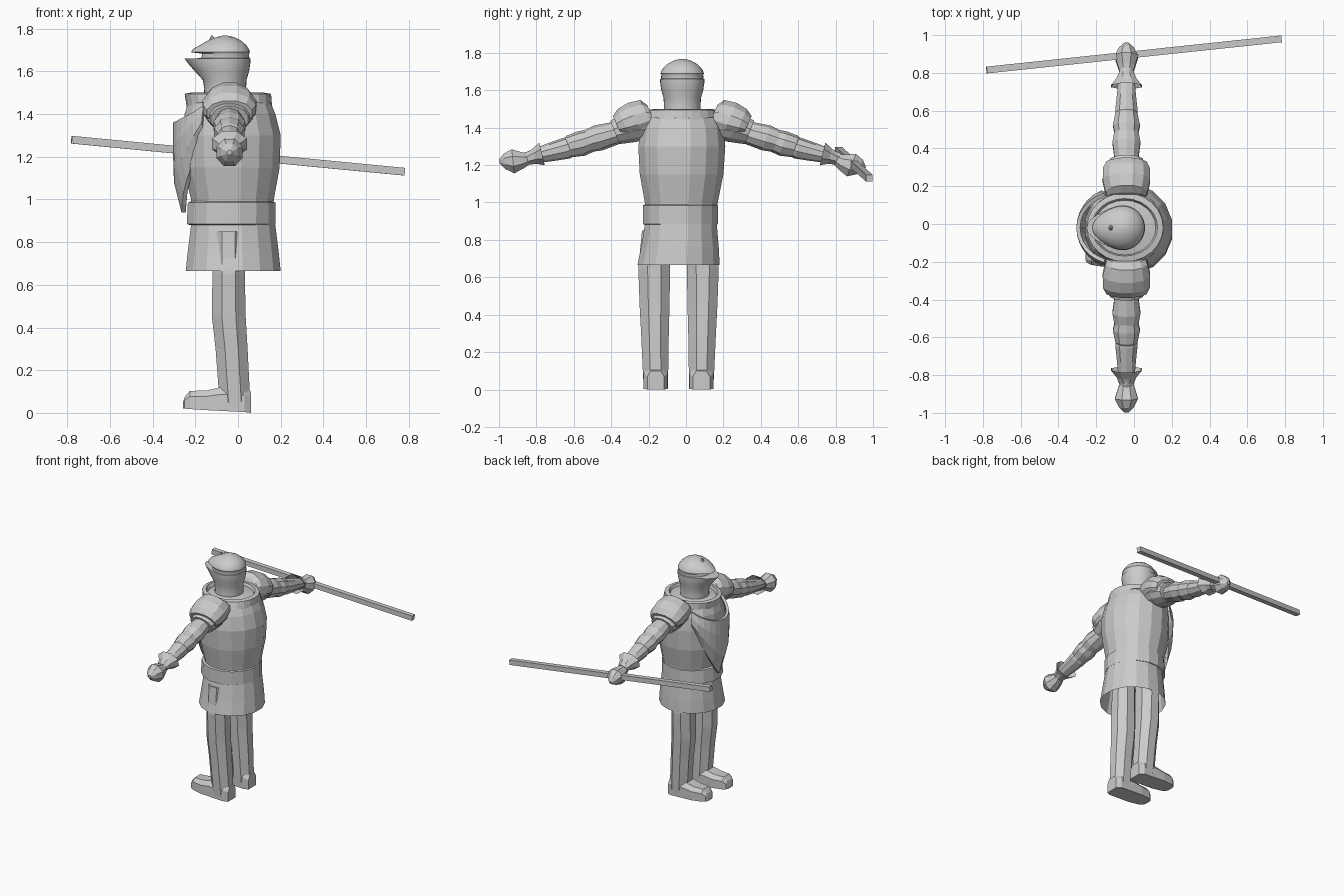
import bpy, bmesh, math
from mathutils import Vector

if "Cube" in bpy.data.objects:
    bpy.data.objects.remove(bpy.data.objects["Cube"])

steel = bpy.data.materials.new("steel_grey")
steel.diffuse_color = (0.6, 0.6, 0.6, 1)
steel.use_nodes = True
steel.node_tree.nodes["Principled BSDF"].inputs["Base Color"].default_value = steel.diffuse_color


def loft(name, rings, caps=(True, True), smooth=False):
    """Skin a list of equal-length point rings."""
    bm = bmesh.new()
    vs = [[bm.verts.new(p) for p in r] for r in rings]
    n = len(vs[0])
    for a, b in zip(vs, vs[1:]):
        for i in range(n):
            j = (i + 1) % n
            bm.faces.new((a[i], a[j], b[j], b[i]))
    if caps[0]:
        bm.faces.new(vs[0][::-1])
    if caps[1]:
        bm.faces.new(vs[-1])
    bmesh.ops.recalc_face_normals(bm, faces=bm.faces)
    me = bpy.data.meshes.new(name)
    bm.to_mesh(me)
    bm.free()
    me.materials.append(steel)
    ob = bpy.data.objects.new(name, me)
    bpy.context.collection.objects.link(ob)
    if smooth:
        bpy.ops.object.select_all(action='DESELECT')
        ob.select_set(True)
        bpy.context.view_layer.objects.active = ob
        bpy.ops.object.shade_smooth_by_angle(angle=math.radians(40))
    return ob


def oval(c, u, v, n, turn=0.0):
    return [Vector(c) + Vector(u) * math.cos(a) + Vector(v) * math.sin(a)
            for a in (2 * math.pi * (i + turn) / n for i in range(n))]


def level(z, x0, x1, y0, y1, n=16, turn=0.5):
    """Horizontal oval ring that fits the given extents."""
    k = 1 / math.cos(math.pi / n) if turn else 1
    return oval(((x0 + x1) / 2, (y0 + y1) / 2, z), ((x1 - x0) / 2 * k, 0, 0),
                (0, (y1 - y0) / 2 * k, 0), n, turn)


# Body: cuirass, skirt and belt
TORSO = [(.95, -.215, .165, -.215, .165), (1.0, -.22, .168, -.22, .17),
         (1.15, -.255, .195, -.247, .2), (1.3, -.26, .2, -.255, .21),
         (1.4, -.25, .175, -.24, .2), (1.45, -.235, .155, -.215, .175),
         (1.48, -.2, .12, -.17, .13), (1.49, -.15, .05, -.12, .08)]
loft("cuirass", [level(*s) for s in TORSO])
loft("skirt", [level(*s) for s in [
    (.665, -.245, .2, -.26, .18), (.76, -.235, .19, -.24, .175),
    (.88, -.22, .175, -.22, .165), (.95, -.21, .165, -.21, .16)]], (False, True))
loft("belt", [level(*s) for s in [
    (.88, -.225, .165, -.22, .16), (.885, -.24, .175, -.23, .17),
    (.985, -.235, .175, -.23, .17), (.995, -.21, .155, -.21, .15)]], (False, False))

# Collar band, dipping to a point at chest and back
collar = [level(*s, n=24, turn=0) for s in [
    (1.455, -.24, .16, -.22, .18), (1.495, -.25, .155, -.2, .165),
    (1.5, -.225, .125, -.17, .135), (1.47, -.21, .11, -.16, .12)]]
for i, p in enumerate(collar[0]):
    p.z -= .025 * abs(math.cos(2 * math.pi * i / 24)) ** 8
loft("collar", collar, (False, False))

# Chest shield wrapped around the front of the cuirass
cols = []
for i in range(-6, 7):
    t = i / 6
    a = t * math.radians(58)
    top = 1.36 + .08 * t * t
    low = .94 + .38 * abs(t) ** 1.3
    col = []
    for z, lift in [(low, .0), (low + (top - low) * .33, .03),
                    (low + (top - low) * .7, .035), (top, .035)]:
        rx = .245 + lift if z > 1.0 else .24
        rx -= max(0, z - 1.36) * .3
        col.append(Vector((-.025 - rx * math.cos(a), -.02 + (rx - .04) * math.sin(a), z)))
    back = [p + Vector((.02 * math.cos(a), -.02 * math.sin(a), 0)) for p in reversed(col)]
    cols.append(col + back)
loft("chest_shield", cols)

# Helmet: turned profile with brow and jaw pushed forward around the eye slit
rings = []
N = 32
for z, r, push in [(1.46, .1, 0), (1.52, .098, 0), (1.56, .1, .005), (1.6, .112, .03),
                   (1.64, .118, .058), (1.66, .119, .072), (1.662, .113, .0),
                   (1.683, .112, -.004), (1.69, .116, .045), (1.705, .111, .04),
                   (1.725, .097, .018), (1.745, .073, .008), (1.76, .043, 0), (1.768, .01, 0)]:
    ring = []
    for i in range(N):
        c, s = math.cos(2 * math.pi * i / N), math.sin(2 * math.pi * i / N)
        ring.append((-.06 + r * c - push * max(0, -c) ** 3, -.02 + r * s, z))
    rings.append(ring)
loft("helmet", rings, smooth=True)
loft("helmet_peak", [oval((-.12, -.02, 1.73), (.025, 0, 0), (0, .03, 0), 6),
                     oval((-.122, -.02, 1.768), (.003, 0, 0), (0, .003, 0), 6)])

AX = -.04   # depth of the arm line
for side, s in (("left", -1), ("right", 1)):

    def limb(name, stations, n=10, tilt=.33, caps=(True, True)):
        """Rings along the arm: reach, height, half depth, half thickness."""
        up = Vector((0, s * tilt, 1)).normalized()
        return loft(f"{side}_{name}", [
            oval((AX, -.02 + s * d, z), (w, 0, 0), up * h, n, .5)
            for d, z, w, h in stations], caps)

    # Shoulder plates, upper arm, elbow and forearm
    limb("shoulder_plate", [(.16, 1.46, .105, .07), (.185, 1.46, .115, .1),
                            (.25, 1.44, .13, .105), (.31, 1.42, .128, .09),
                            (.345, 1.405, .11, .065)], 12, .45)
    limb("shoulder_lame", [(.16, 1.42, .1, .075), (.28, 1.4, .115, .085),
                           (.36, 1.375, .09, .07)], 12, .4)
    limb("upper_arm", [(.2, 1.41, .06, .06), (.36, 1.37, .065, .062),
                       (.45, 1.345, .078, .07), (.53, 1.32, .062, .056),
                       (.58, 1.305, .055, .05)])
    limb("elbow_guard", [(.48, 1.335, .06, .06), (.54, 1.315, .075, .068),
                         (.6, 1.3, .062, .06), (.62, 1.29, .05, .05)])
    limb("forearm", [(.56, 1.31, .05, .05), (.62, 1.29, .062, .058),
                     (.7, 1.27, .053, .05), (.78, 1.25, .046, .04),
                     (.84, 1.235, .034, .03)])
    # Gauntlet cuff flaring towards the elbow, and closed fist
    limb("gauntlet_cuff", [(.75, 1.26, .088, .068), (.79, 1.247, .055, .045),
                           (.84, 1.228, .035, .03)], 8, .25, (False, True))
    drop = .02 if s > 0 else 0
    limb("fist", [(.82, 1.232, .036, .032), (.855, 1.225 - drop * .5, .05, .048),
                  (.905, 1.22 - drop, .066, .07), (.95, 1.22 - drop * 1.5, .042, .045),
                  (.978, 1.22 - drop * 2, .012, .012)], 8, .1 + drop * 15)

    # Legs and boots
    def leg_ring(z, x0, x1, off, hw):
        return level(z, x0, x1, -.04 + s * off - hw, -.04 + s * off + hw, 8)

    loft(f"{side}_leg", [leg_ring(*q) for q in [
        (.012, -.085, .06, .122, .064), (.1, -.09, .055, .123, .068),
        (.3, -.105, .045, .126, .074), (.45, -.122, .036, .128, .08),
        (.65, -.12, .032, .13, .085), (.85, -.12, .03, .12, .075)]])
    boot = []
    for x, hw, lo, hi in [(-.258, .025, .02, .045), (-.25, .042, .02, .075),
                          (-.225, .055, .018, .103), (-.15, .066, .013, .105),
                          (-.09, .066, .01, .118), (.03, .064, .004, .118),
                          (.062, .045, .0, .1)]:
        y = -.04 + s * .122
        mid = lo + (hi - lo) * .7
        boot.append([(x, y - hw, lo), (x, y + hw, lo), (x, y + hw, mid),
                     (x, y + hw * .6, hi), (x, y - hw * .6, hi), (x, y - hw, mid)])
    loft(f"{side}_boot", boot)

# Staff held in the right fist
a, b = Vector((-.78, .815, 1.28)), Vector((.78, .98, 1.13))
d = (b - a).normalized()
side_v = d.cross(Vector((0, 0, 1))).normalized() * .018
up_v = side_v.cross(d).normalized() * .018
loft("staff", [[c - side_v - up_v, c + side_v - up_v, c + side_v + up_v, c - side_v + up_v]
               for c in (a, b)])
